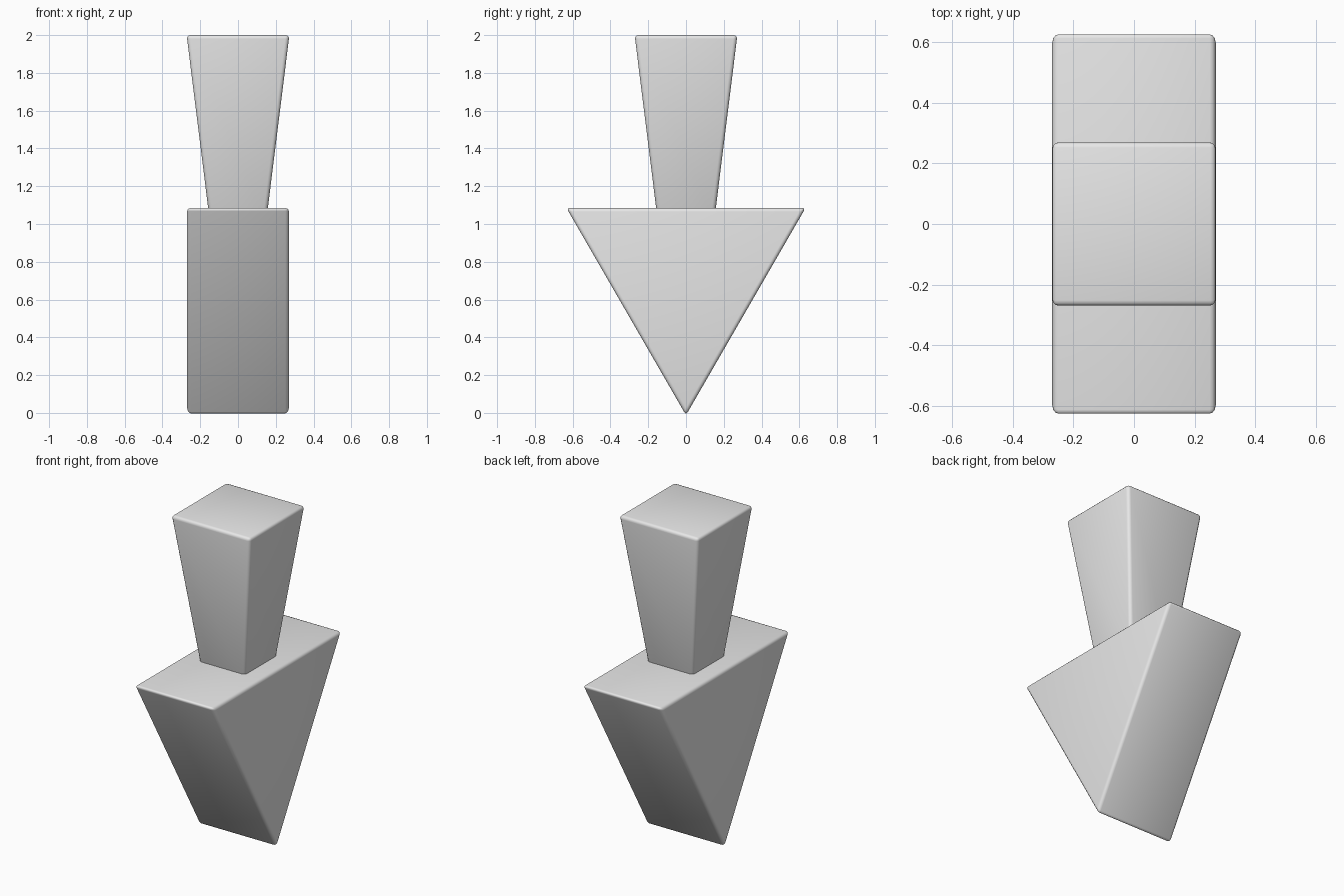
import bpy
import bmesh

cube = bpy.data.objects.get("Cube")
if cube:
    bpy.data.objects.remove(cube, do_unlink=True)

GREY = (0.8, 0.8, 0.8, 1.0)
BEVEL = 0.02

mat = bpy.data.materials.new("plain_grey")
mat.use_nodes = True
mat.diffuse_color = GREY
mat.node_tree.nodes["Principled BSDF"].inputs["Base Color"].default_value = GREY


def finish(name, bm):
    """Turn a bmesh into a smooth-shaded object with softly rounded edges."""
    bmesh.ops.recalc_face_normals(bm, faces=bm.faces)
    mesh = bpy.data.meshes.new(name)
    bm.to_mesh(mesh)
    bm.free()
    mesh.materials.append(mat)
    mesh.polygons.foreach_set("use_smooth", [True] * len(mesh.polygons))
    obj = bpy.data.objects.new(name, mesh)
    bpy.context.collection.objects.link(obj)
    bevel = obj.modifiers.new("rounded_edges", "BEVEL")
    bevel.width = BEVEL
    bevel.segments = 3
    bevel.limit_method = "NONE"
    return obj


# Wedge: equilateral triangle profile extruded across x, point down
half_width = 0.27
profile = [(0, -0.012), (0.633, 1.085), (-0.633, 1.085)]
bm = bmesh.new()
face = bm.faces.new([bm.verts.new((-half_width, y, z)) for y, z in profile])
side = bmesh.ops.extrude_face_region(bm, geom=[face])
verts = [g for g in side["geom"] if isinstance(g, bmesh.types.BMVert)]
bmesh.ops.translate(bm, verts=verts, vec=(2 * half_width, 0, 0))
finish("wedge_base", bm)

# Column: square block widening toward the top, sunk into the wedge
z_low, z_high = 1.02, 2.0
half_low, half_high = 0.15, 0.272
bm = bmesh.new()
bmesh.ops.create_cube(bm, size=2)
for v in bm.verts:
    top = v.co.z > 0
    half = half_high if top else half_low
    v.co = (v.co.x * half, v.co.y * half, z_high if top else z_low)
finish("tapered_column", bm)
